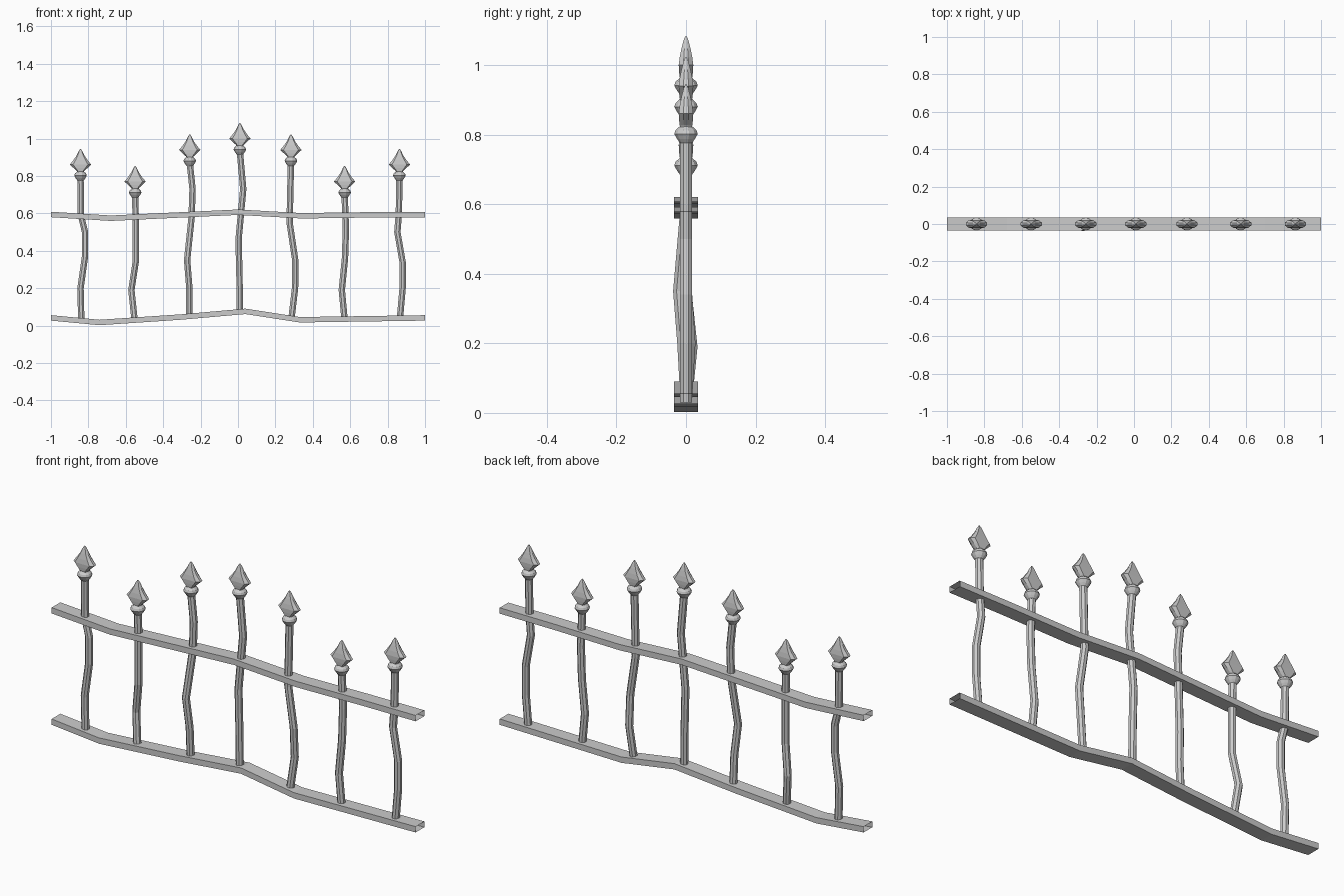
import bpy, bmesh, math
from mathutils import Vector

if "Cube" in bpy.data.objects:
    bpy.data.objects.remove(bpy.data.objects["Cube"])


def loft(name, rings, caps=True):
    """Skin a list of equal-sized point rings into one mesh object."""
    bm = bmesh.new()
    loops = [[bm.verts.new(p) for p in ring] for ring in rings]
    n = len(loops[0])
    for a, b in zip(loops, loops[1:]):
        for i in range(n):
            j = (i + 1) % n
            bm.faces.new((a[i], a[j], b[j], b[i]))
    if caps:
        bm.faces.new(loops[0][::-1])
        bm.faces.new(loops[-1])
    bmesh.ops.recalc_face_normals(bm, faces=bm.faces)
    mesh = bpy.data.meshes.new(name)
    bm.to_mesh(mesh)
    bm.free()
    ob = bpy.data.objects.new(name, mesh)
    bpy.context.collection.objects.link(ob)
    return ob


def circle(x, y, z, r, n=8):
    return [(x + r * math.cos((i + .5) * math.tau / n),
             y + r * math.sin((i + .5) * math.tau / n), z) for i in range(n)]


def rail(name, path, h=0.0145, d=0.034):
    # Bent flat bar with open ends
    rings = [[(x, -d, z - h), (x, d, z - h), (x, d, z + h), (x, -d, z + h)]
             for x, z in path]
    loft(name, rings, caps=False)


def finial(i, x, tip):
    # Rounded collar below the spearhead
    collar = [(-.168, .018), (-.156, .027), (-.142, .035), (-.131, .031), (-.118, .016)]
    loft(f"collar_{i}", [circle(x, 0, tip + dz, r, 12) for dz, r in collar])
    # Concave diamond spearhead: height offset, half width, half thickness
    head = [(-.135, .014, .014), (-.118, .020, .018), (-.102, .037, .020),
            (-.083, .057, .021), (-.060, .038, .018), (-.035, .021, .013),
            (-.012, .010, .007), (0, .002, .002)]
    rings = []
    for dz, w, t in head:
        section = [(w, -.35 * t), (w, .35 * t), (.7 * w, t), (-.7 * w, t),
                   (-w, .35 * t), (-w, -.35 * t), (-.7 * w, -t), (.7 * w, -t)]
        rings.append([(x + a, b, tip + dz) for a, b in section])
    loft(f"spearhead_{i}", rings)


# Two horizontal rails
rail("top_rail", [(-1, .594), (-.68, .574), (-.3, .592), (0, .606),
                  (.34, .587), (.7, .592), (1, .593)])
rail("bottom_rail", [(-1, .041), (-.74, .0165), (-.3, .046), (.04, .076),
                     (.33, .031), (1, .041)])

# Wobbly uprights: tip height, then path of (x, y, z)
bars = [
    (.944, [(-.838, 0, .03), (-.842, 0, .2), (-.818, 0, .37), (-.818, 0, .5),
            (-.84, 0, .59), (-.842, 0, .79)]),
    (.853, [(-.553, 0, .03), (-.57, .016, .19), (-.547, 0, .34), (-.547, 0, .57),
            (-.55, 0, .7)]),
    (1.022, [(-.26, 0, .05), (-.26, -.008, .2), (-.272, -.02, .35),
             (-.248, 0, .58), (-.243, 0, .73), (-.258, 0, .87)]),
    (1.083, [(.01, 0, .07), (.008, 0, .25), (.003, 0, .46), (.028, 0, .73),
             (.01, 0, .93)]),
    (1.022, [(.285, 0, .03), (.305, .01, .2), (.306, 0, .35), (.276, 0, .55),
             (.283, 0, .87)]),
    (.853, [(.57, 0, .03), (.555, 0, .19), (.572, 0, .36), (.577, 0, .52),
            (.57, 0, .7)]),
    (.944, [(.865, 0, .03), (.88, 0, .2), (.88, 0, .34), (.852, 0, .5),
            (.86, 0, .6), (.863, 0, .79)]),
]
for i, (tip, path) in enumerate(bars, 1):
    loft(f"upright_{i}", [circle(*p, .0185) for p in path])
    finial(i, path[-1][0], tip)
